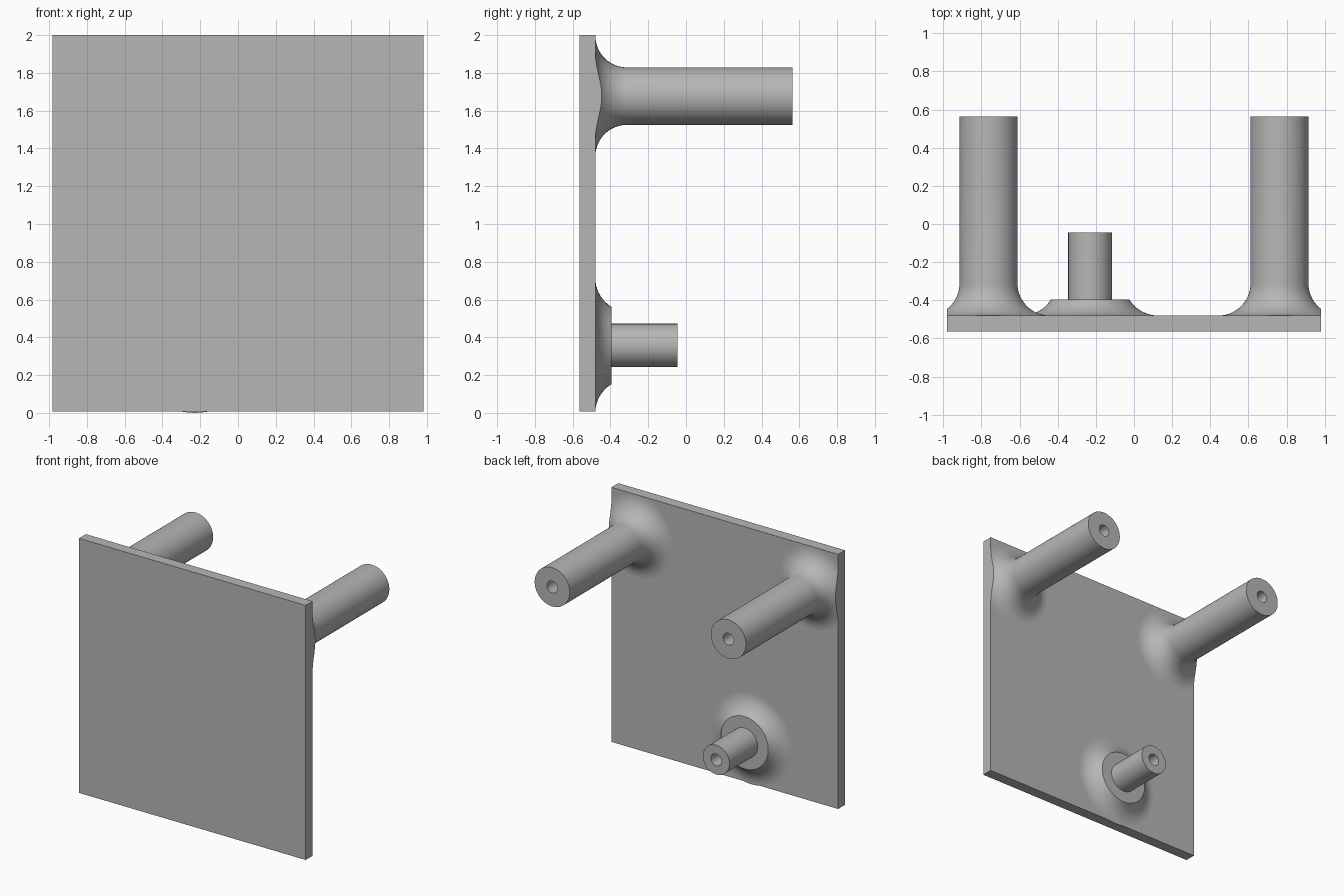
import bpy, bmesh, math
from mathutils import Matrix, Vector

cube = bpy.data.objects.get("Cube")
if cube:
    bpy.data.objects.remove(cube, do_unlink=True)

grey = bpy.data.materials.new("plain grey")
grey.use_nodes = True
colour = (0.47, 0.47, 0.47, 1)
grey.diffuse_color = colour
grey.node_tree.nodes["Principled BSDF"].inputs["Base Color"].default_value = colour

HALF_W, FRONT, BACK = 0.982, -0.565, -0.48
BOTTOM, TOP = 0.007, 2.0
HOLE = 0.046


def finish(name, bm):
    bmesh.ops.recalc_face_normals(bm, faces=bm.faces)
    mesh = bpy.data.meshes.new(name)
    bm.to_mesh(mesh)
    bm.free()
    obj = bpy.data.objects.new(name, mesh)
    bpy.context.collection.objects.link(obj)
    mesh.materials.append(grey)
    bpy.ops.object.select_all(action="DESELECT")
    obj.select_set(True)
    bpy.context.view_layer.objects.active = obj
    bpy.ops.object.shade_smooth_by_angle(angle=math.radians(30))
    return obj


def fillet(foot, radius, height, steps=14):
    """Concave arc of (radius, y) points, tangent to the plate at its foot."""
    end = math.acos(1 - height / radius)
    return [(foot - radius * math.sin(end * i / steps),
             BACK + radius * (1 - math.cos(end * i / steps))) for i in range(steps + 1)]


def turned_post(name, profile, x, z):
    """Revolve a profile around y and trim what passes the plate sides."""
    bm = bmesh.new()
    verts = [bm.verts.new((r, y, 0)) for r, y in profile]
    edges = [bm.edges.new(pair) for pair in zip(verts, verts[1:])]
    bmesh.ops.spin(bm, geom=verts + edges, cent=(0, 0, 0), axis=(0, 1, 0),
                   angle=math.tau, steps=72)
    bmesh.ops.remove_doubles(bm, verts=bm.verts, dist=0.0001)
    bmesh.ops.transform(bm, matrix=Matrix.Translation((x, 0, z)), verts=bm.verts)
    for side in (-1, 1):
        cut = bmesh.ops.bisect_plane(
            bm, geom=bm.verts[:] + bm.edges[:] + bm.faces[:], dist=0.00001,
            plane_co=(side * HALF_W, 0, 0), plane_no=(side, 0, 0), clear_outer=True)
        rim = [e for e in cut["geom_cut"] if isinstance(e, bmesh.types.BMEdge)]
        if rim:
            bmesh.ops.contextual_create(bm, geom=rim)
    return finish(name, bm)


def bore(end, depth):
    """Blind hole at the free end of a post."""
    return [(HOLE, end), (HOLE, end - depth), (0, end - depth)]


# Flat panel
bm = bmesh.new()
bmesh.ops.create_cube(bm, size=1)
bmesh.ops.scale(bm, vec=(2 * HALF_W, BACK - FRONT, TOP - BOTTOM), verts=bm.verts)
bmesh.ops.translate(bm, vec=Vector((0, (FRONT + BACK) / 2, (TOP + BOTTOM) / 2)), verts=bm.verts)
finish("panel", bm)

# Two long posts with a flared root
flare = 0.168
long_profile = [(0, BACK)] + fillet(0.152 + flare, flare, flare) + [(0.152, 0.565)] + bore(0.565, 0.4)
for name, side in (("left_post", 1), ("right_post", -1)):
    turned_post(name, long_profile, side * 0.763, 1.677)

# Short post on a flared collar
short_profile = ([(0, BACK)] + fillet(0.357, 0.178, 0.085)
                 + [(0.115, BACK + 0.085), (0.115, -0.045)] + bore(-0.045, 0.3))
turned_post("short_post", short_profile, -0.23, 0.357)
